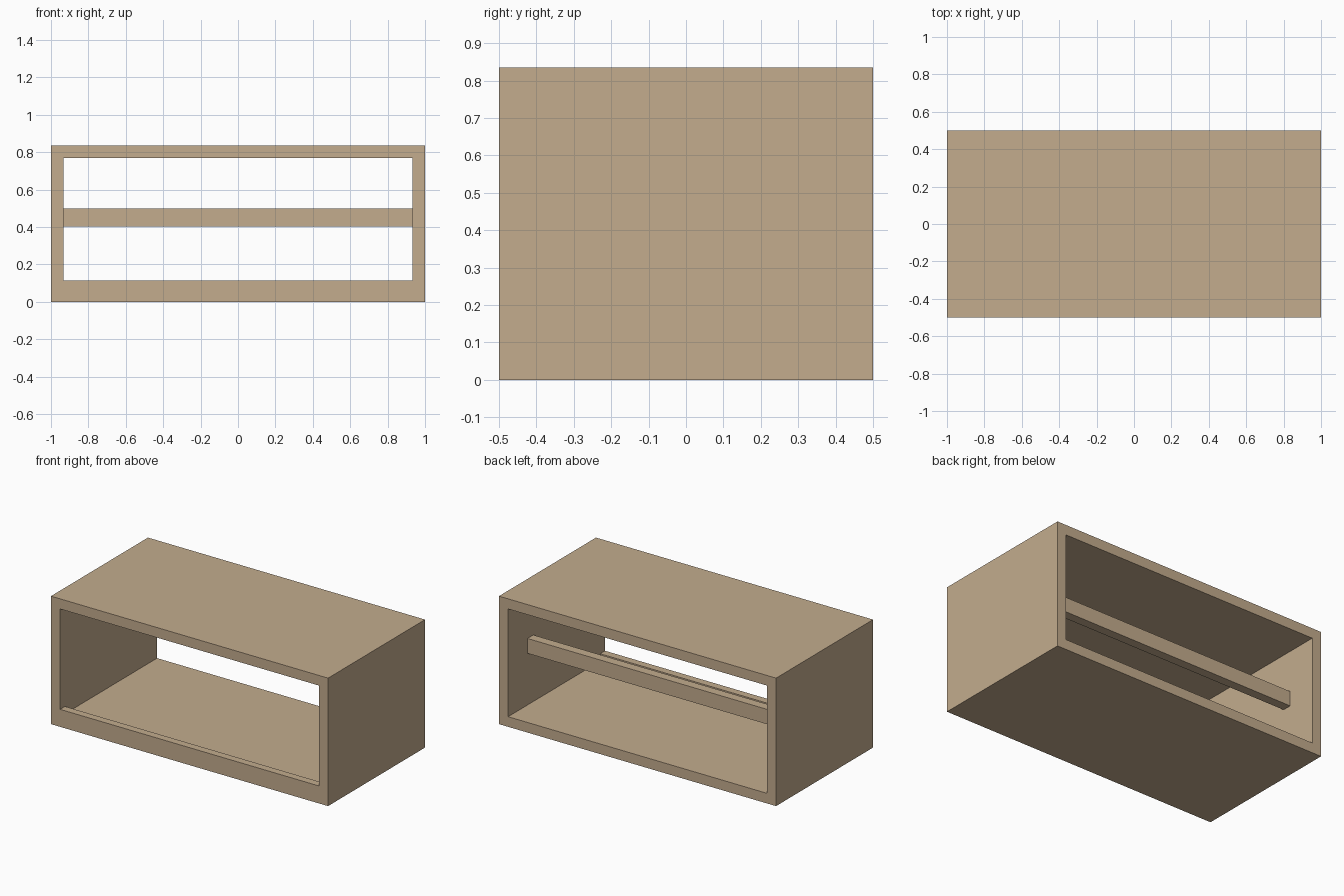
import bpy, bmesh

if "Cube" in bpy.data.objects:
    bpy.data.objects.remove(bpy.data.objects["Cube"])

W, D, H, T = 1.0, 0.5, 0.835, 0.066   # half width, half depth, height, board thickness

wood = bpy.data.materials.new("tan_wood")
wood.diffuse_color = (0.546, 0.413, 0.27, 1)
wood.use_nodes = True
wood.node_tree.nodes["Principled BSDF"].inputs["Base Color"].default_value = wood.diffuse_color


def finish(name, bm):
    bmesh.ops.recalc_face_normals(bm, faces=bm.faces)
    mesh = bpy.data.meshes.new(name)
    bm.to_mesh(mesh)
    bm.free()
    mesh.materials.append(wood)
    obj = bpy.data.objects.new(name, mesh)
    bpy.context.collection.objects.link(obj)
    return obj


def extrude_y(bm, faces, depth):
    geo = bmesh.ops.extrude_face_region(bm, geom=faces, use_keep_orig=True)
    verts = [v for v in geo["geom"] if isinstance(v, bmesh.types.BMVert)]
    bmesh.ops.translate(bm, verts=verts, vec=(0, depth, 0))


def rail(name, y0, y1, z0, z1):
    """Board spanning between the inner side walls."""
    bm = bmesh.new()
    x = W - T
    ring = [bm.verts.new((a, y0, b)) for a, b in ((-x, z0), (x, z0), (x, z1), (-x, z1))]
    extrude_y(bm, [bm.faces.new(ring)], y1 - y0)
    return finish(name, bm)


# Open case: rectangular ring profile extruded front to back
bm = bmesh.new()
corners = ((-1, 0), (1, 0), (1, 1), (-1, 1))
outer = [bm.verts.new((sx * W, -D, sz * H)) for sx, sz in corners]
inner = [bm.verts.new((sx * (W - T), -D, T + sz * (H - 2 * T))) for sx, sz in corners]
ring = [bm.faces.new((outer[i], outer[(i + 1) % 4], inner[(i + 1) % 4], inner[i])) for i in range(4)]
extrude_y(bm, ring, 2 * D)
finish("case", bm)

# Low lip along the front of the floor
rail("front_lip", -D, -0.45, T, 0.114)

# Back support rail at mid height
rail("back_rail", 0.24, 0.30, 0.403, 0.50)
